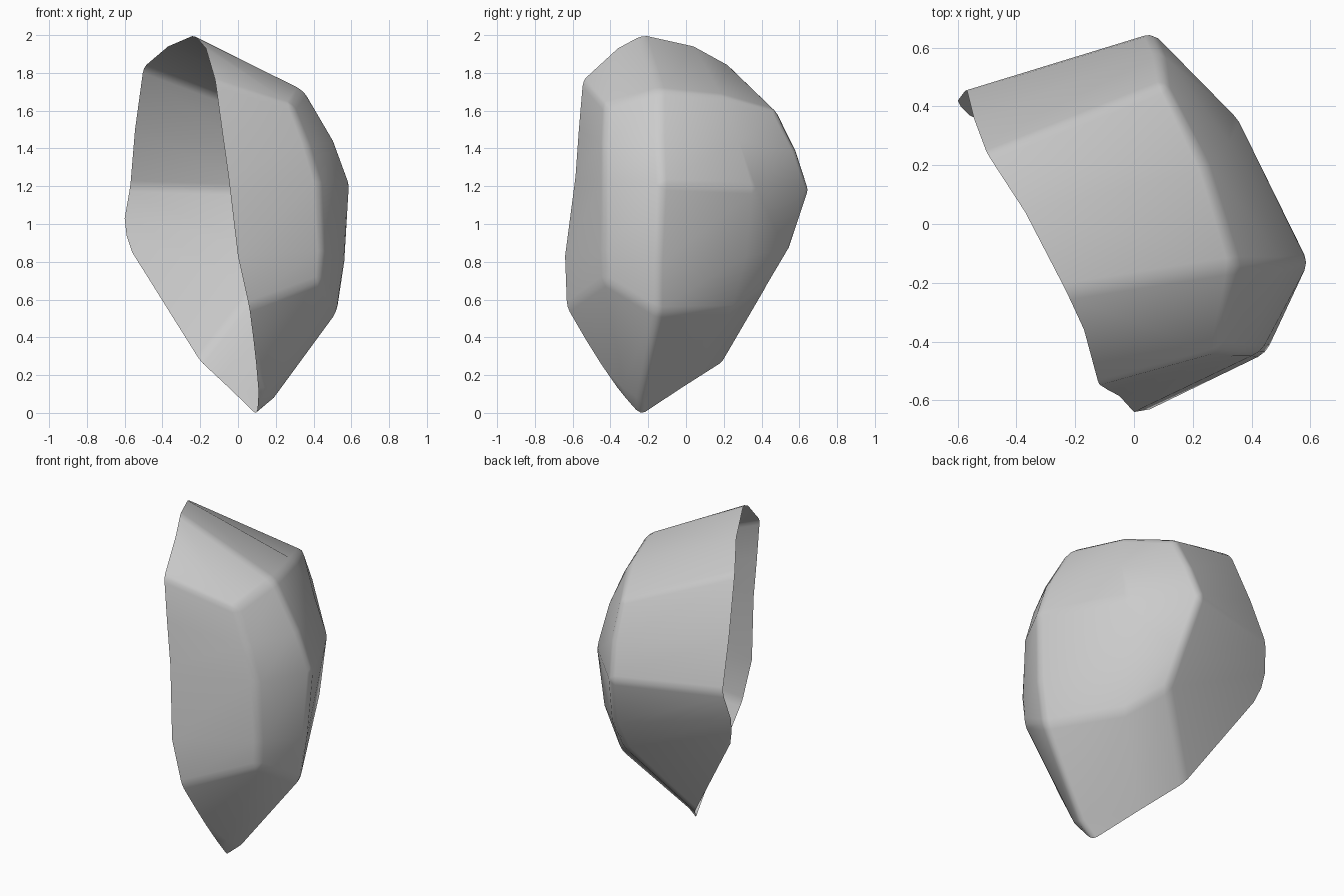
import bpy, bmesh, math

# Cross-section rows, top to bottom; each runs from the near rim around the outside to the far rim
rows = [
    [(-.12, -.545, 1.76), (-.17, -.36, 1.93), (-.23, -.23, 2.0), (-.37, .04, 1.94), (-.5, .24, 1.83), (-.5, .24, 1.83)],
    [(-.12, -.545, 1.76), (.29, -.43, 1.63), (.35, -.14, 1.71), (.25, .19, 1.68), (.11, .48, 1.6), (-.5, .24, 1.83)],
    [(-.085, -.567, 1.5), (.37, -.44, 1.42), (.51, -.14, 1.44), (.325, .28, 1.44), (.09, .59, 1.38), (-.545, .36, 1.5)],
    [(-.05, -.585, 1.25), (.43, -.44, 1.22), (.595, -.13, 1.21), (.36, .35, 1.19), (.06, .655, 1.18), (-.57, .46, 1.2)],
    [(0, -.64, .83), (.45, -.44, .86), (.57, -.15, .8), (.33, .32, .83), (.11, .55, .87), (-.6, .42, 1.03)],
    [(.06, -.63, .56), (.44, -.43, .7), (.53, -.15, .53), (.27, .24, .54), (.11, .43, .67), (-.59, .40, .94)],
    [(.1, -.45, .25), (.14, -.36, .13), (.2, -.24, .075), (-.05, -.02, .135), (-.2, .2, .275), (-.56, .37, .85)],
    [(.1, -.45, .25), (.11, -.33, .09), (.1, -.24, -.01), (-.05, -.02, .135), (-.2, .2, .275), (-.56, .37, .85)],
]

# Loft the rows into an open shell, merging shared corners
bm = bmesh.new()
verts = {}


def vert(co):
    if co not in verts:
        verts[co] = bm.verts.new(co)
    return verts[co]


for upper, lower in zip(rows, rows[1:]):
    for i in range(len(upper) - 1):
        ring = list(dict.fromkeys([lower[i], lower[i + 1], upper[i + 1], upper[i]]))
        if len(ring) > 2:
            bm.faces.new([vert(c) for c in ring])

mesh = bpy.data.meshes.new("rock_shell")
bm.to_mesh(mesh)
bm.free()
shell = bpy.data.objects.new("rock_shell", mesh)
bpy.context.collection.objects.link(shell)

# Soft rounded creases between the facets
bevel = shell.modifiers.new("soft_edges", 'BEVEL')
bevel.width = 0.045
bevel.segments = 2
bevel.limit_method = 'ANGLE'
bevel.angle_limit = math.radians(20)

bpy.context.view_layer.objects.active = shell
shell.select_set(True)
bpy.ops.object.shade_smooth()
